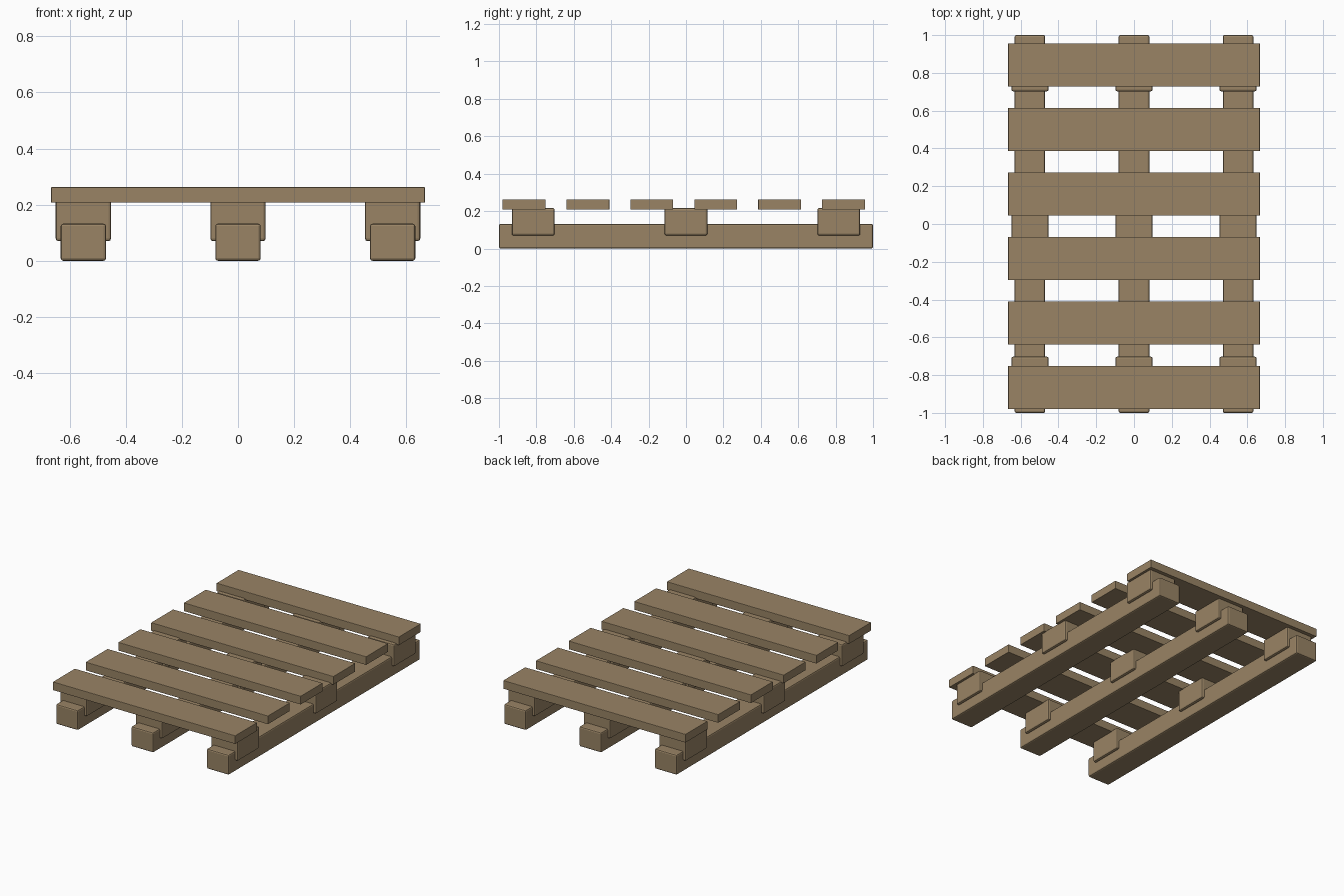
import bpy

if "Cube" in bpy.data.objects:
    bpy.data.objects.remove(bpy.data.objects["Cube"])

wood = bpy.data.materials.new("wood")
wood.diffuse_color = (0.32, 0.23, 0.13, 1)
wood.use_nodes = True
wood.node_tree.nodes["Principled BSDF"].inputs["Base Color"].default_value = wood.diffuse_color


def board(name, center, size, bevel):
    bpy.ops.mesh.primitive_cube_add(size=1, location=center)
    ob = bpy.context.object
    ob.name = name
    ob.scale = size
    bpy.ops.object.transform_apply(location=False, rotation=False, scale=True)
    ob.data.materials.append(wood)
    mod = ob.modifiers.new("bevel", 'BEVEL')
    mod.width = bevel
    mod.segments = 2
    return ob


# Runners along the floor, each carrying three spacer blocks
for side, x in (("left", -0.551), ("middle", 0.0), ("right", 0.551)):
    board(f"{side}_runner", (x, 0, 0.066), (0.162, 2.0, 0.132), 0.009)
    for place, y in (("front", -0.817), ("centre", 0.0), ("back", 0.817)):
        board(f"{side}_{place}_block", (x, y, 0.143), (0.197, 0.229, 0.146), 0.009)

# Six deck planks, set slightly toward the front
for i in range(6):
    board(f"deck_plank_{i + 1}", (0, -0.866 + i * 0.3416, 0.235),
          (1.332, 0.229, 0.055), 0.002)
